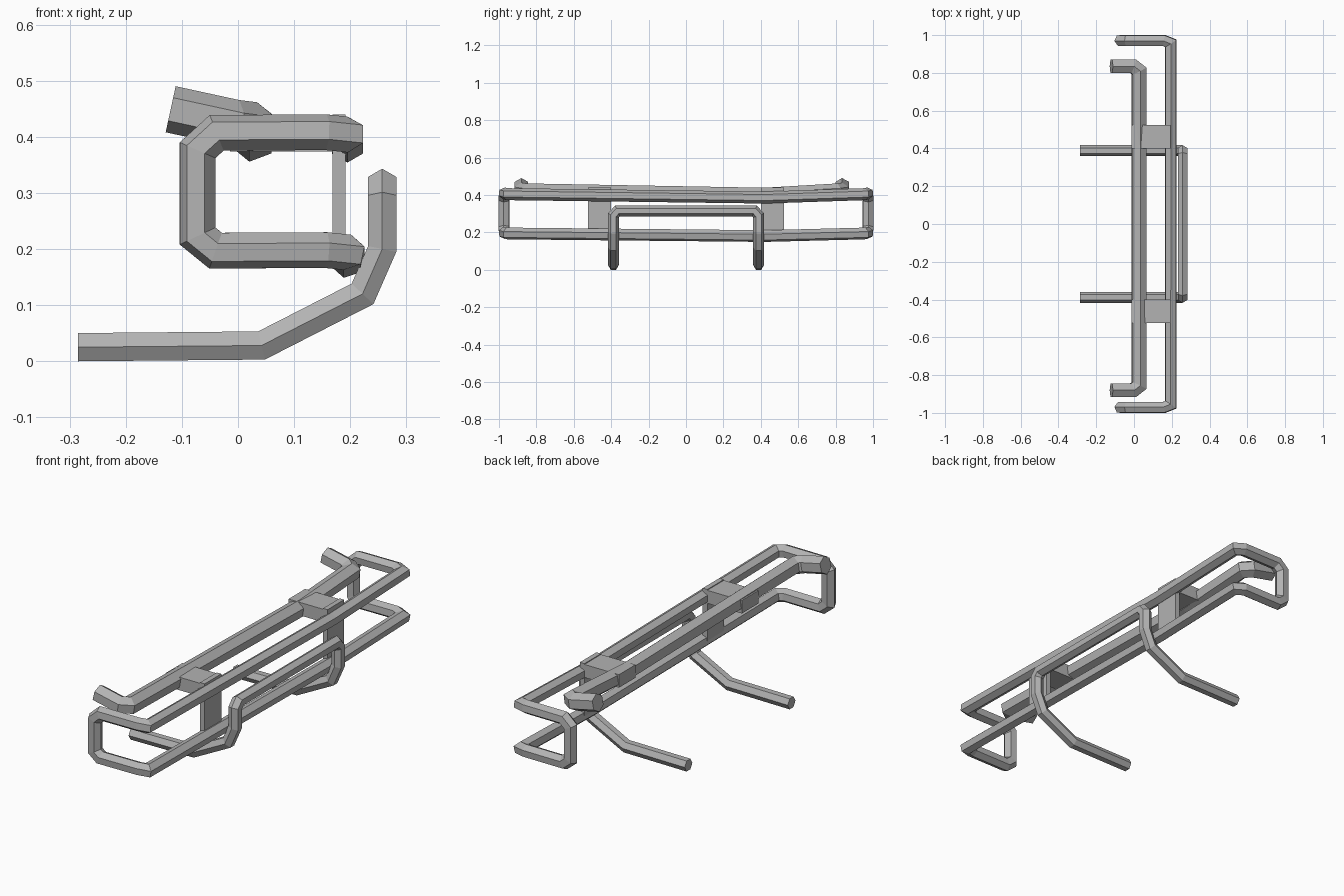
import bpy, bmesh
from math import cos, sin, tau
from mathutils import Vector

cube = bpy.data.objects.get("Cube")
if cube:
    bpy.data.objects.remove(cube)

steel = bpy.data.materials.new("grey steel")
steel.use_nodes = True
steel.diffuse_color = (0.45, 0.45, 0.45, 1)
steel.node_tree.nodes["Principled BSDF"].inputs["Base Color"].default_value = (0.45, 0.45, 0.45, 1)


def add_object(name, bm):
    bmesh.ops.recalc_face_normals(bm, faces=bm.faces)
    mesh = bpy.data.meshes.new(name)
    bm.to_mesh(mesh)
    bm.free()
    mesh.materials.append(steel)
    obj = bpy.data.objects.new(name, mesh)
    bpy.context.collection.objects.link(obj)
    return obj


def hex_tube(name, points, radius, corner, closed=False):
    """Sweep a hexagon along the points with mitred joints; corner aims one edge."""
    pts = [Vector(p) for p in points]
    n = len(pts)
    bm = bmesh.new()
    rings = []
    for i, p in enumerate(pts):
        d_in = (p - pts[i - 1]).normalized()
        d_out = (pts[(i + 1) % n] - p).normalized()
        if not closed and i == 0:
            d_in = d_out
        if not closed and i == n - 1:
            d_out = d_in
        plane = (d_in + d_out).normalized()
        if i == 0:
            side = d_in.cross(Vector(corner)).normalized()
            up = side.cross(d_in)
            ring = [p + radius * (up * cos(k * tau / 6) + side * sin(k * tau / 6)) for k in range(6)]
        else:
            ring = [v.co for v in rings[-1]]
        # Slide the ring along the segment onto the joint plane
        ring = [c + d_in * ((p - c).dot(plane) / d_in.dot(plane)) for c in ring]
        rings.append([bm.verts.new(c) for c in ring])
    for i in range(n if closed else n - 1):
        a, b = rings[i], rings[(i + 1) % n]
        for k in range(6):
            j = (k + 1) % 6
            bm.faces.new((a[k], a[j], b[j], b[k]))
    if not closed:
        bm.faces.new(rings[0])
        bm.faces.new(rings[-1])
    return add_object(name, bm)


def box(name, lo, hi):
    bm = bmesh.new()
    bmesh.ops.create_cube(bm, size=1)
    for v in bm.verts:
        v.co = [l + (c + 0.5) * (h - l) for c, l, h in zip(v.co, lo, hi)]
    return add_object(name, bm)


# Wraparound front frame: one closed loop with a bent return at each end
half_end = [(0.195, 0.957, 0.404), (0.157, 0.972, 0.408), (-0.038, 0.972, 0.407),
            (-0.072, 0.972, 0.376), (-0.072, 0.972, 0.223), (-0.04, 0.972, 0.197),
            (0.157, 0.972, 0.198), (0.195, 0.957, 0.194)]
other_end = [(x, -y, z) for x, y, z in reversed(half_end)]
hex_tube("front_frame", [(0.195, 0.42, 0.386)] + half_end + [(0.195, 0.42, 0.18)] + other_end,
         0.032, (0, 0, 1), closed=True)

# Heavy rear crossbar with swept-back ends
hex_tube("rear_crossbar", [(-0.12, -0.88, 0.449), (-0.005, -0.88, 0.424), (0.027, -0.855, 0.42),
                           (0.027, 0.42, 0.397), (0.027, 0.81, 0.42), (-0.005, 0.835, 0.424),
                           (-0.12, 0.835, 0.449)], 0.042, (0, 0, 1))

# Lower hoop with two legs running back
leg = [(-0.285, -0.388, 0.025), (0.042, -0.388, 0.028), (0.222, -0.388, 0.12),
       (0.257, -0.388, 0.2), (0.257, -0.388, 0.29), (0.257, -0.366, 0.314)]
hex_tube("lower_hoop", leg + [(x, -y, z) for x, y, z in reversed(leg)], 0.029, (0, 1, 0))

# Brackets joining the frame and the crossbar
for label, y0, y1 in (("right", -0.525, -0.4), ("left", 0.4, 0.525)):
    box(label + "_bracket_top", (-0.014, y0, 0.374), (0.192, y1, 0.436))
    box(label + "_bracket_upright", (0.168, y0, 0.175), (0.192, y1, 0.44))
